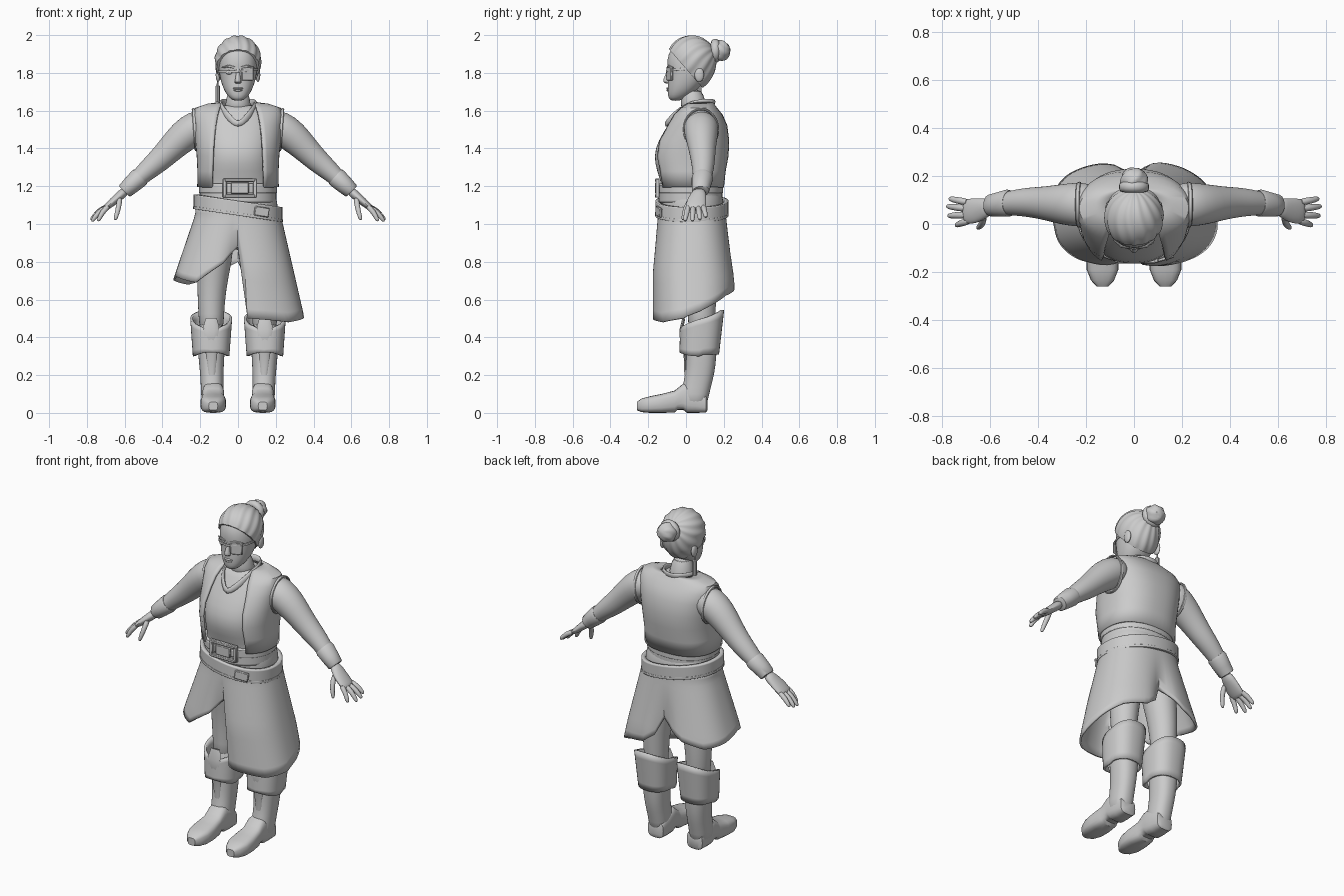
import bpy, bmesh, math
from math import sin, cos, pi, radians
from mathutils import Vector, Matrix, Euler

if "Cube" in bpy.data.objects:
    bpy.data.objects.remove(bpy.data.objects["Cube"])

# ---------- helpers ----------
def finish(name, bm, mirror=False, subsurf=0, solid=0.0, angle=40):
    bmesh.ops.recalc_face_normals(bm, faces=bm.faces)
    me = bpy.data.meshes.new(name)
    bm.to_mesh(me)
    bm.free()
    ob = bpy.data.objects.new(name, me)
    bpy.context.collection.objects.link(ob)
    bpy.ops.object.select_all(action='DESELECT')
    ob.select_set(True)
    bpy.context.view_layer.objects.active = ob
    bpy.ops.object.shade_smooth_by_angle(angle=radians(angle))
    if solid:
        m = ob.modifiers.new("thickness", 'SOLIDIFY')
        m.thickness, m.offset = solid, 0
    if subsurf:
        m = ob.modifiers.new("smooth", 'SUBSURF')
        m.levels = m.render_levels = subsurf
    if mirror:
        ob.modifiers.new("mirror", 'MIRROR')
    return ob

def grid_bm(rings, closed=True, caps=True):
    bm = bmesh.new()
    vs = [[bm.verts.new(p) for p in r] for r in rings]
    n = len(rings[0])
    for a, b in zip(vs, vs[1:]):
        for i in range(n if closed else n - 1):
            j = (i + 1) % n
            bm.faces.new((a[i], a[j], b[j], b[i]))
    if caps:
        bm.faces.new(vs[0][::-1])
        bm.faces.new(vs[-1])
    return bm

def spow(v, n):
    return math.copysign(abs(v) ** (2 / n), v)

def oval(a, rx, ry, n=2.0):
    """angle a starts at the front and runs towards +x"""
    return rx * spow(sin(a), n), -ry * spow(cos(a), n)

def angles(n):
    return [2 * pi * i / n for i in range(n)]

def loft(name, secs, n=24, power=2.0, **kw):
    """stack of horizontal ovals: z, cx, front y, back y, half width"""
    rings = []
    for z, cx, yf, yb, rx in secs:
        pts = [oval(a, rx, (yb - yf) / 2, power) for a in angles(n)]
        rings.append([(cx + x, (yf + yb) / 2 + y, z) for x, y in pts])
    return finish(name, grid_bm(rings), **kw)

def tube(name, pts, n=14, up=(0, 1, 0), closed=False, **kw):
    """oval section swept through (x, y, z, half width along up, half thickness)"""
    P = [Vector(p[:3]) for p in pts]
    rings, m = [], len(P)
    for i, p in enumerate(pts):
        a, b = (P[i - 1], P[(i + 1) % m]) if closed else (P[max(i - 1, 0)], P[min(i + 1, m - 1)])
        t = (b - a).normalized()
        u = Vector(up)
        u = (u - u.dot(t) * t).normalized()
        v = t.cross(u)
        rings.append([P[i] + u * p[3] * cos(k) + v * p[4] * sin(k) for k in angles(n)])
    if closed:
        rings.append(rings[0])
    bm = grid_bm(rings, caps=not closed)
    bmesh.ops.remove_doubles(bm, verts=bm.verts, dist=1e-5)
    return finish(name, bm, **kw)

def band(name, z, h, yf, yb, rx, slope=0.0, yslope=0.0, thick=0.014, n=40, power=2.2):
    rings = []
    for k in (-.5, -.4, .4, .5):
        pts = [oval(a, rx, (yb - yf) / 2, power) for a in angles(n)]
        rings.append([(x, y + (yf + yb) / 2, z + k * h + slope * x + yslope * y) for x, y in pts])
    return finish(name, grid_bm(rings, caps=False), solid=thick)

def box(name, c, s, rot=(0, 0, 0), bevel=0.004, mirror=False):
    bm = bmesh.new()
    M = Matrix.LocRotScale(Vector(c), Euler([radians(r) for r in rot]), Vector(s))
    bmesh.ops.create_cube(bm, size=1, matrix=M)
    bmesh.ops.bevel(bm, geom=bm.edges[:], offset=bevel, segments=1, affect='EDGES')
    return finish(name, bm, mirror=mirror)

def ball(name, c, s, mirror=False, ridges=0, amp=0.0):
    bm = bmesh.new()
    bmesh.ops.create_uvsphere(bm, u_segments=24, v_segments=14, radius=1)
    for v in bm.verts:
        k = 1 + amp * sin(ridges * math.atan2(v.co.z, v.co.x) + 5 * v.co.y)
        v.co = Vector([c[i] + v.co[i] * s[i] * k for i in range(3)])
    return finish(name, bm, mirror=mirror)

def interp(table, x):
    for (a, p), (b, q) in zip(table, table[1:]):
        if x <= b:
            return p + (q - p) * (x - a) / (b - a)
    return table[-1][1]

# ---------- head ----------
loft("head", [(1.652, 0, -.08, -.03, .022), (1.668, 0, -.094, 0, .047), (1.70, 0, -.097, .05, .07),
              (1.74, 0, -.097, .09, .087), (1.79, 0, -.094, .12, .099), (1.84, 0, -.103, .14, .105),
              (1.90, 0, -.096, .14, .1), (1.95, 0, -.065, .11, .08), (1.98, 0, -.02, .07, .04)], power=2.2, subsurf=1)
loft("neck", [(1.58, 0, -.03, .13, .085), (1.64, 0, -.025, .1, .062), (1.72, 0, -.03, .09, .058)], subsurf=1)
loft("nose", [(1.742, 0, -.105, -.08, .012), (1.75, 0, -.122, -.08, .021), (1.765, 0, -.122, -.08, .015),
              (1.80, 0, -.105, -.08, .01), (1.83, 0, -.1, -.08, .012)], n=12, subsurf=1)
ball("upper_lip", (0, -.093, 1.718), (.028, .011, .006))
ball("lower_lip", (0, -.092, 1.708), (.023, .011, .007))
ball("eye", (-.045, -.083, 1.803), (.021, .012, .012))
tube("brow", [(.018, -.098, 1.828, .006, .005), (.05, -.094, 1.836, .007, .006), (.085, -.067, 1.828, .003, .003)],
     n=8, up=(0, 0, 1), mirror=True)
ball("ear", (.105, .07, 1.79), (.013, .025, .038), mirror=True)
box("eye_patch", (.05, -.086, 1.795), (.066, .014, .072), rot=(0, 0, 20))
band("patch_strap", 1.815, .012, -.103, .135, .105, slope=.06, yslope=.05, thick=.005)
tube("earring", [(-.108, .07, 1.755, .004, .004), (-.108, .07, 1.735, .005, .005), (-.108, .07, 1.73, .012, .012),
                 (-.108, .07, 1.645, .012, .012)], n=8)

# hair strands run from the bun to a slanted hairline
axis = Vector((0, .85, .5)).normalized()
side = Vector((1, 0, 0))
over = axis.cross(side)
rings = []
for i in range(1, 26):
    p = pi * i / 26
    r = []
    for a in angles(80):
        k = 1 + .022 * sin(p) * sin(14 * a + 2 * sin(p * 2))
        d = (axis * cos(p) + (side * cos(a) + over * sin(a)) * sin(p)) * k
        r.append((d.x * .122, .03 + d.y * .131, 1.868 + d.z * (.13 if d.z > 0 else .16)))
    rings.append(r)
bm = grid_bm(rings)
bmesh.ops.bisect_plane(bm, geom=bm.verts[:] + bm.edges[:] + bm.faces[:], plane_co=(0, -.09, 1.925),
                       plane_no=(0, 1, .87), clear_inner=True)
bmesh.ops.holes_fill(bm, edges=[e for e in bm.edges if e.is_boundary])
finish("hair", bm)
ball("hair_bun", (0, .18, 1.917), (.057, .055, .055), ridges=5, amp=.05)
tube("bun_wrap", [(.042 * cos(a), .155, 1.917 + .042 * sin(a), .024, .022) for a in angles(20)], n=10, closed=True)

# ---------- torso and vest ----------
loft("shirt_torso", [(.86, 0, -.06, .16, .13), (1.0, 0, -.12, .19, .2), (1.08, 0, -.14, .203, .214),
                     (1.14, 0, -.135, .198, .205), (1.2, 0, -.125, .17, .185), (1.28, 0, -.155, .17, .18),
                     (1.36, 0, -.172, .19, .186), (1.44, 0, -.15, .2, .19), (1.54, 0, -.085, .19, .195),
                     (1.6, 0, -.045, .155, .165), (1.635, 0, -.02, .13, .09)], n=32, power=2.3, subsurf=1)
secs = [(1.195, -.146, .194, .209, .135), (1.28, -.163, .203, .208, .135), (1.36, -.177, .218, .212, .132),
        (1.44, -.158, .222, .22, .127), (1.52, -.105, .212, .228, .118), (1.575, -.068, .188, .232, .108),
        (1.61, -.03, .16, .222, .098), (1.63, 0, .145, .16, .09), (1.638, .02, .14, .1, .085)]
rings = []
for z, yf, yb, rx, gap in secs:
    a0 = math.asin((gap / rx) ** 1.2)
    pts = [oval(a0 + (2 * pi - 2 * a0) * i / 44, rx, (yb - yf) / 2, 2.4) for i in range(45)]
    rings.append([(x, y + (yf + yb) / 2, z) for x, y in pts])
finish("vest", grid_bm(rings, closed=False, caps=False), solid=.014)
tube("armhole_trim", [(.228 + .008 * sin(a), .08 + .09 * cos(a), 1.5 + .108 * sin(a), .009, .006) for a in angles(24)],
     n=8, up=(1, 0, 0), closed=True, mirror=True)
half = [(.05, .14, 1.645), (.088, .09, 1.645), (.095, .03, 1.635), (.078, -.035, 1.6), (.04, -.085, 1.555)]
loop = [(0, .148, 1.64)] + half + [(0, -.112, 1.52)] + [(-x, y, z) for x, y, z in half[::-1]]
tube("collar", [p + (.019, .01) for p in loop], n=10, up=(0, .3, 1), closed=True, subsurf=1)

# ---------- belts ----------
band("waist_wrap", 1.165, .1, -.138, .186, .196)
band("waist_belt", 1.185, .04, -.145, .189, .2)
band("hip_belt", 1.085, .075, -.15, .213, .223, slope=-.15, thick=.024)
band("hip_belt_rim", 1.052, .014, -.157, .219, .23, slope=-.15, thick=.014)
for s in (-1, 1):
    box("buckle_side", (.01 + s * .08, -.151, 1.19), (.022, .022, .1))
    box("buckle_bar", (.01, -.154, 1.19 + s * .042), (.16, .022, .018))
box("buckle_plate", (.01, -.154, 1.19), (.095, .02, .06))
box("hip_plate", (.125, -.144, 1.065), (.08, .016, .05), rot=(0, 9, 16))

# ---------- split skirt with uneven hem ----------
hem = [(0, .88), (5, .5), (45, .48), (80, .5), (100, .55), (135, .62), (165, .65), (175, .7), (180, .8), (190, .75),
       (200, .71), (225, .68), (260, .70), (280, .725), (300, .71), (325, .69), (335, .73), (350, .79), (360, .88)]
rings = []
for k in range(13):
    t, r = k / 12, []
    for i in range(72):
        a = 2 * pi * i / 72
        z = 1.09 + (interp(hem, i * 5) - 1.09) * t
        d = max(0, 1.05 - z)
        rx = .22 + (.23 * d if i < 36 else .34 * d)
        front = -.142 - .033 * min(1, d / .3)
        back = .205 + .052 * min(1, d / .35)
        x, y = oval(a, rx, (.04 - front) if cos(a) > 0 else (back - .04), 2.3 + .3 * t)
        y *= 1 - .2 * t ** 2 * math.exp(-(x / .06) ** 2)
        r.append((x, .04 + y, z))
    rings.append(r)
finish("split_skirt", grid_bm(rings, caps=False), solid=.012)

# ---------- legs and boots ----------
loft("leg", [(.95, .11, -.06, .17, .1), (.8, .125, -.02, .17, .092), (.65, .14, 0, .165, .076),
             (.52, .142, .01, .155, .068), (.42, .14, .01, .15, .064)], mirror=True, subsurf=1)
loft("boot_shaft", [(.5, .142, .0, .165, .076), (.36, .142, .0, .165, .074), (.25, .14, .0, .158, .065),
                    (.17, .138, -.01, .142, .06), (.1, .136, -.03, .122, .06), (.03, .135, -.02, .112, .057)],
     power=2.3, mirror=True, subsurf=1)
rings = []
for y, w, zb, zt in [(.113, .035, .012, .07), (.105, .052, .002, .1), (.05, .058, 0, .14), (.005, .058, 0, .16),
                     (-.015, .058, .016, .155), (-.045, .058, .016, .13), (-.06, .06, .002, .118), (-.13, .068, 0, .1),
                     (-.19, .066, 0, .088), (-.235, .048, .004, .076), (-.26, .024, .014, .058)]:
    pts = [oval(a, w, (zt - zb) / 2, 3.2) for a in angles(20)]
    rings.append([(.131 + x, y, (zb + zt) / 2 - z) for x, z in pts])
finish("boot_foot", grid_bm(rings), mirror=True)
rings = []
for k in range(7):
    t, r = k / 6, []
    for a in angles(36):
        x, y = oval(a, .09 + .014 * t, .098 + .012 * t, 2.5)
        top = .5 - .045 * cos(a) - .04 * math.exp(-(x / .03) ** 2) * (cos(a) > 0)
        low = .31 + .01 * cos(2 * a) * (cos(a) > 0)
        r.append((.142 + x, .07 + .015 * t + y, low + (top - low) * t))
    rings.append(r)
finish("boot_cuff", grid_bm(rings, caps=False), mirror=True, solid=.014)
tube("shin_guard", [(.142, -.012, .5, .03, .008), (.142, -.025, .44, .046, .01), (.142, -.023, .38, .04, .01),
                    (.14, -.005, .31, .03, .008), (.138, -.002, .2, .016, .007)], up=(1, 0, 0), n=10, mirror=True)

# ---------- arms and hands ----------
tube("arm", [(.16, .08, 1.53, .085, .075), (.22, .08, 1.515, .095, .092), (.29, .082, 1.465, .087, .087),
             (.36, .086, 1.395, .072, .072), (.42, .09, 1.335, .064, .064), (.48, .09, 1.285, .057, .055),
             (.55, .084, 1.22, .045, .042), (.61, .075, 1.165, .036, .029)], n=20, mirror=True, subsurf=1)
tube("bracer", [(.515, .087, 1.252, .052, .05), (.525, .087, 1.243, .057, .053), (.565, .081, 1.207, .051, .048),
                (.598, .077, 1.177, .046, .042), (.602, .077, 1.173, .04, .036)], n=20, mirror=True)
tube("palm", [(.59, .076, 1.18, .032, .026), (.625, .065, 1.15, .044, .025), (.66, .055, 1.12, .054, .022),
              (.695, .052, 1.09, .053, .018), (.71, .052, 1.077, .044, .012)], n=16, mirror=True, subsurf=1)
fingers = [((.685, .09, 1.097), (.77, .106, 1.035)), ((.69, .064, 1.093), (.78, .074, 1.022)),
           ((.69, .038, 1.093), (.775, .034, 1.014)), ((.68, .014, 1.1), (.742, -.006, 1.015)),
           ((.625, .035, 1.145), (.65, -.018, 1.02))]
for i, (a, b) in enumerate(fingers):
    A, B = Vector(a), Vector(b)
    mid = A.lerp(B, .5) + Vector((.008, 0, .006))
    if i == 4:
        mid = Vector((.632, -.004, 1.085))
    tube("thumb" if i == 4 else "finger", [(*A, .017, .017), (*mid, .0145, .0145), (*A.lerp(B, .92), .012, .012),
                                           (*B, .005, .005)], n=10, mirror=True, subsurf=1)
